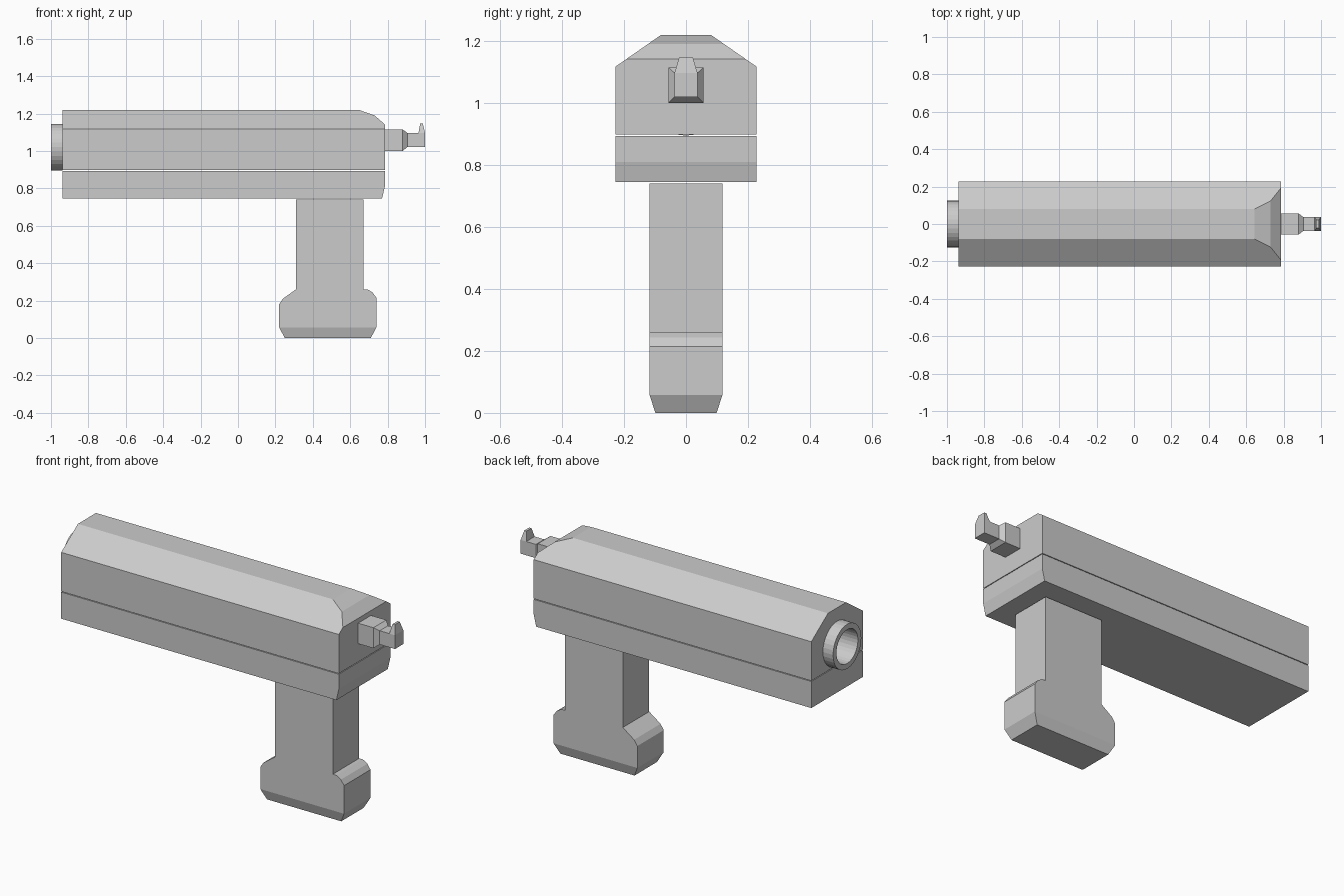
import bpy, bmesh, math
from mathutils import Matrix, Vector

cube = bpy.data.objects.get("Cube")
if cube:
    bpy.data.objects.remove(cube, do_unlink=True)

grey = bpy.data.materials.new("plain grey")
grey.use_nodes = True
colour = (0.6, 0.6, 0.6, 1)
grey.diffuse_color = colour
grey.node_tree.nodes["Principled BSDF"].inputs["Base Color"].default_value = colour


def finish(name, bm):
    bmesh.ops.recalc_face_normals(bm, faces=bm.faces)
    mesh = bpy.data.meshes.new(name)
    bm.to_mesh(mesh)
    bm.free()
    mesh.materials.append(grey)
    obj = bpy.data.objects.new(name, mesh)
    bpy.context.collection.objects.link(obj)
    return obj


def extrude_profile(points, half):
    """Side profile in x, z pushed out to both sides of y = 0."""
    bm = bmesh.new()
    face = bm.faces.new([bm.verts.new((x, -half, z)) for x, z in points])
    out = bmesh.ops.extrude_face_region(bm, geom=[face])["geom"]
    verts = [v for v in out if isinstance(v, bmesh.types.BMVert)]
    bmesh.ops.translate(bm, verts=verts, vec=(0, 2 * half, 0))
    return bm


def cut(bm, co, normal, clear=True):
    geom = bm.verts[:] + bm.edges[:] + bm.faces[:]
    res = bmesh.ops.bisect_plane(bm, geom=geom, dist=1e-5, plane_co=co,
                                 plane_no=normal, clear_outer=clear)
    if clear:
        edges = [e for e in res["geom_cut"] if isinstance(e, bmesh.types.BMEdge)]
        bmesh.ops.holes_fill(bm, edges=edges)


BACK, FRONT, HALF = -0.937, 0.785, 0.228
BORE_Z = 1.02

# Upper housing: rounded nose, long chamfers along both top edges
bm = extrude_profile([(BACK, 0.898), (FRONT, 0.898), (FRONT, 1.142),
                      (0.73, 1.19), (0.645, 1.22), (BACK, 1.22)], HALF)
for side in (-1, 1):
    cut(bm, (0, side * HALF, 1.117), Vector((0, side * 0.103, 0.148)).normalized())
upper = finish("upper_housing", bm)

# Lower housing, with a clipped front edge
finish("lower_housing", extrude_profile(
    [(BACK, 0.745), (0.77, 0.745), (FRONT, 0.81), (FRONT, 0.894), (BACK, 0.894)], HALF))

# Bore cut into the upper housing
bm = bmesh.new()
bmesh.ops.create_cone(bm, cap_ends=True, segments=32, radius1=0.095, radius2=0.095, depth=0.6,
                      matrix=Matrix.Translation((-0.95, 0, BORE_Z)) @ Matrix.Rotation(math.pi / 2, 4, "Y"))
cutter = finish("bore_cutter", bm)
cutter.hide_render = True
mod = upper.modifiers.new("bore", "BOOLEAN")
mod.operation = "DIFFERENCE"
mod.solver = "EXACT"
mod.object = cutter
bpy.context.view_layer.objects.active = upper
bpy.ops.object.modifier_apply(modifier=mod.name)
bpy.data.objects.remove(cutter, do_unlink=True)

# Muzzle ring
bm = bmesh.new()
ring = [bm.verts.new((x, 0, BORE_Z + r)) for x, r in
        ((-1, 0.095), (-1, 0.125), (BACK, 0.125), (BACK, 0.095))]
edges = [bm.edges.new((ring[i], ring[(i + 1) % 4])) for i in range(4)]
bmesh.ops.spin(bm, geom=ring + edges, cent=(0, 0, BORE_Z), axis=(1, 0, 0),
               angle=2 * math.pi, steps=32)
bmesh.ops.remove_doubles(bm, verts=bm.verts, dist=1e-4)
finish("muzzle_ring", bm)

# Grip with a flared foot, narrowed at the bottom
FOOT = 0.057
bm = extrude_profile([(0.25, 0), (0.71, 0), (0.74, FOOT), (0.74, 0.215), (0.72, 0.243),
                      (0.693, 0.26), (0.67, 0.26), (0.67, 0.74), (0.31, 0.74), (0.31, 0.26),
                      (0.24, 0.21), (0.22, 0.18), (0.22, FOOT)], 0.117)
cut(bm, (0, 0, FOOT), (0, 0, 1), clear=False)
for v in bm.verts:
    if v.co.z < 0.01:
        v.co.y = math.copysign(0.099, v.co.y)
finish("grip", bm)

# Cocking piece: rectangular sections joined along x
bm = bmesh.new()
last = None
for x, w, low, high in ((FRONT, 0.057, 1.0, 1.115), (0.88, 0.057, 1.0, 1.115),
                        (0.905, 0.037, 1.02, 1.097), (0.965, 0.037, 1.02, 1.097),
                        (1.0, 0.037, 1.02, 1.097)):
    loop = [bm.verts.new((x, y, z)) for y, z in ((-w, low), (w, low), (w, high), (-w, high))]
    if last:
        for i in range(4):
            j = (i + 1) % 4
            bm.faces.new((last[i], last[j], loop[j], loop[i]))
    else:
        bm.faces.new(loop)
    last = loop
bm.faces.new(last)

# Raised tapered spur on its end
top = max((f for f in bm.faces if f.calc_center_median().x < 0.999),
          key=lambda f: f.calc_center_median().x + f.calc_center_median().z)
spur = bmesh.ops.extrude_face_region(bm, geom=[top])["geom"]
bmesh.ops.delete(bm, geom=[top], context="FACES_ONLY")
for v in spur:
    if isinstance(v, bmesh.types.BMVert):
        v.co = (0.974 if v.co.x < 0.98 else 0.988, v.co.y * 0.6, 1.147)
finish("cocking_piece", bm)
